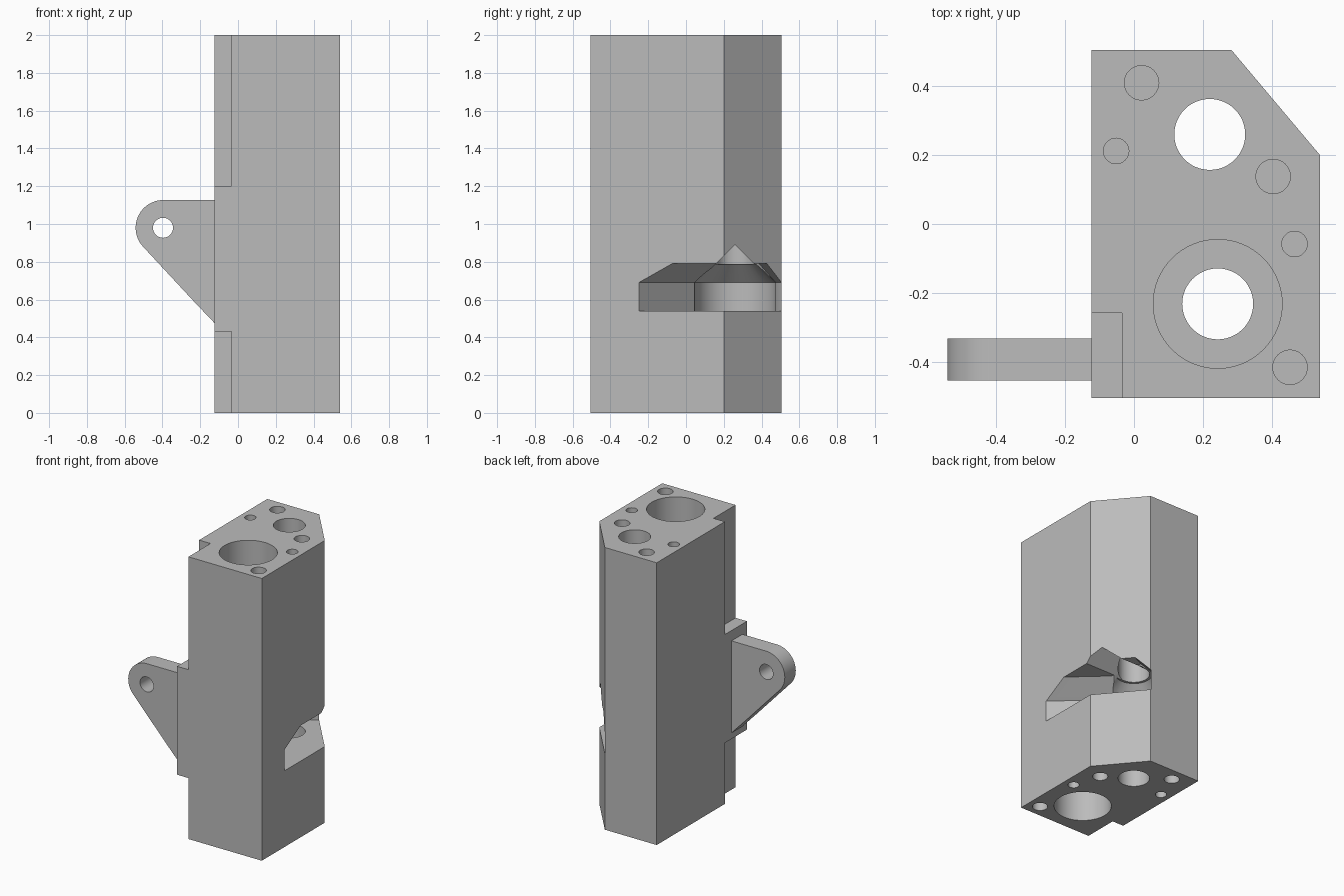
import bpy, bmesh, math

if "Cube" in bpy.data.objects:
    bpy.data.objects.remove(bpy.data.objects["Cube"])

grey = bpy.data.materials.new("grey")
grey.diffuse_color = (0.5, 0.5, 0.5, 1)
grey.use_nodes = True
grey.node_tree.nodes["Principled BSDF"].inputs["Base Color"].default_value = grey.diffuse_color


def finish(bm, name):
    bmesh.ops.recalc_face_normals(bm, faces=bm.faces)
    me = bpy.data.meshes.new(name)
    bm.to_mesh(me)
    bm.free()
    ob = bpy.data.objects.new(name, me)
    bpy.context.collection.objects.link(ob)
    me.materials.append(grey)
    return ob


def prism(name, pts, lo, hi, axis="z"):
    """Extrude a 2D outline along z, or along y when it is an x-z profile."""
    bm = bmesh.new()
    to3 = (lambda p, h: (p[0], p[1], h)) if axis == "z" else (lambda p, h: (p[0], h, p[1]))
    a = [bm.verts.new(to3(p, lo)) for p in pts]
    b = [bm.verts.new(to3(p, hi)) for p in pts]
    bm.faces.new(a)
    bm.faces.new(b)
    for i in range(len(pts)):
        j = (i + 1) % len(pts)
        bm.faces.new((a[i], a[j], b[j], b[i]))
    return finish(bm, name)


def arc(cx, cy, r, a0=0, a1=360, n=48):
    full = a1 - a0 == 360
    return [(cx + r * math.cos(math.radians(a0 + (a1 - a0) * i / n)),
             cy + r * math.sin(math.radians(a0 + (a1 - a0) * i / n)))
            for i in range(n if full else n + 1)]


def hull(name, layers):
    bm = bmesh.new()
    for pts, z in layers:
        for x, y in pts:
            bm.verts.new((x, y, z))
    bmesh.ops.convex_hull(bm, input=bm.verts[:])
    return finish(bm, name)


def cut(ob, cutter):
    m = ob.modifiers.new("cut", "BOOLEAN")
    m.operation, m.solver, m.object = "DIFFERENCE", "EXACT", cutter
    bpy.context.view_layer.objects.active = ob
    bpy.ops.object.modifier_apply(modifier=m.name)
    bpy.data.objects.remove(cutter)


# Main block with one bevelled corner
body = prism("body", [(-.124, -.505), (.54, -.505), (.54, .2), (.283, .505), (-.124, .505)], 0, 2)

# Corner notches above and below the bracket pad
for lo, hi in ((-.1, .432), (1.2, 2.1)):
    cut(body, prism("notch", [(-.3, -.7), (-.035, -.7), (-.035, -.258), (-.3, -.258)], lo, hi))

# Long bores: a plain one, and a stepped one with a narrow web
cut(body, prism("plain_bore", arc(.22, .26, .103), -.1, 2.1))
cut(body, prism("stepped_bore", arc(.243, -.232, .103), -.1, 2.1))
for lo, hi in ((-.1, .95), (1.05, 2.1)):
    cut(body, prism("wide_bore", arc(.243, -.232, .187, n=64), lo, hi))

# Blind screw and pin holes in both ends
for x, y, r in ((.022, .41, .05), (-.052, .212, .037), (.404, .138, .05),
                (.466, -.058, .037), (.453, -.416, .05)):
    for lo, hi in ((-.1, .25), (1.75, 2.1)):
        cut(body, prism("end_hole", arc(x, y, r, n=32), lo, hi))

# Side pocket: round chamber, flared mouth with sloping roof, gabled groove
cut(body, hull("chamber", [(arc(.22, .26, .215), .54), (arc(.22, .26, .215), .69),
                           (arc(.22, .26, .12), .785)]))
mouth = [(.22, .045), (.70, -.3975), (.95, .3), (.40, .565), (.22, .475)]
mouth_top = [(.31, .142), (.73, -.245), (.95, .3), (.445, .475), (.265, .385)]
cut(body, hull("mouth", [(mouth, .54), (mouth, .69), (mouth_top, .792)]))
groove = [(.13, .76), (.39, .76), (.26, .89)]
bm = bmesh.new()
for x in (.24, .8):
    for y, z in groove:
        bm.verts.new((x, y, z))
bmesh.ops.convex_hull(bm, input=bm.verts[:])
cut(body, finish(bm, "groove"))

# Rounded bracket with a pin hole
bracket = prism("bracket", [(-.1, 1.127)] + arc(-.395, .98, .147, 90, 223, 24)
                + [(-.24, .597), (-.124, .475), (-.1, .475)], -.455, -.332, "y")
cut(bracket, prism("pin_hole", arc(-.397, .98, .053, n=32), -.6, -.2, "y"))

# Smooth round walls, sharp edges elsewhere
for ob in (body, bracket):
    bpy.ops.object.select_all(action="DESELECT")
    ob.select_set(True)
    bpy.context.view_layer.objects.active = ob
    bpy.ops.object.shade_smooth_by_angle(angle=math.radians(25))
